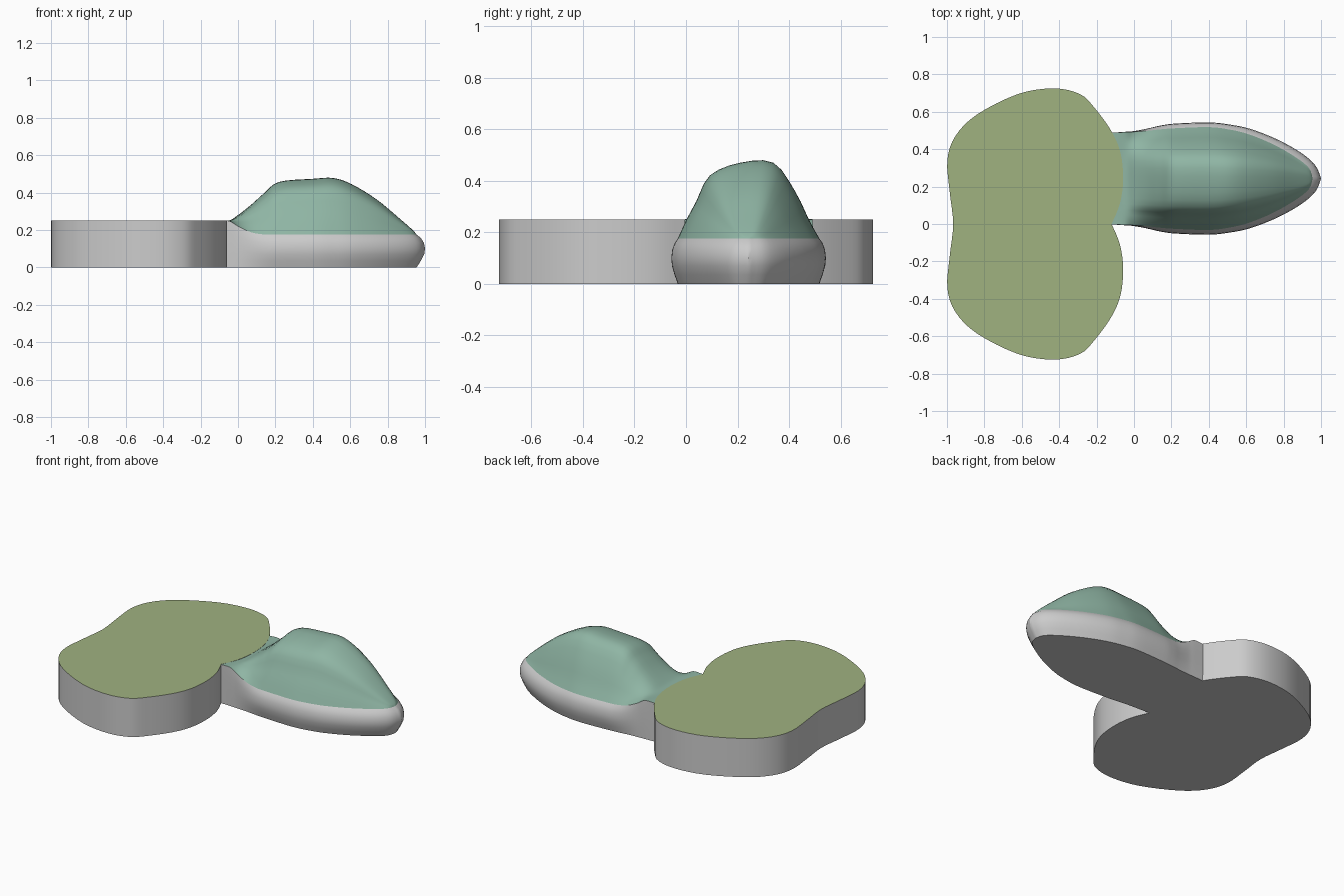
import bpy, bmesh
from math import radians

if "Cube" in bpy.data.objects:
    bpy.data.objects.remove(bpy.data.objects["Cube"])


def spline(pts, sub):
    """Catmull-Rom curve through points of any dimension."""
    p = [pts[0]] + list(pts) + [pts[-1]]
    out = []
    for a, b, c, d in zip(p, p[1:], p[2:], p[3:]):
        for k in range(sub):
            t = k / sub
            out.append(tuple(
                0.5 * (2 * q + (r - o) * t + (2 * o - 5 * q + 4 * r - s) * t * t
                       + (3 * q - o - 3 * r + s) * t ** 3)
                for o, q, r, s in zip(a, b, c, d)))
    out.append(tuple(pts[-1]))
    return out


def material(name, colour):
    m = bpy.data.materials.new(name)
    m.diffuse_color = (*colour, 1)
    m.use_nodes = True
    m.node_tree.nodes["Principled BSDF"].inputs["Base Color"].default_value = m.diffuse_color
    return m


def build(name, verts, faces, mat=None):
    me = bpy.data.meshes.new(name)
    me.from_pydata(verts, [], faces)
    bm = bmesh.new()
    bm.from_mesh(me)
    bmesh.ops.remove_doubles(bm, verts=bm.verts, dist=1e-5)
    bm.to_mesh(me)
    bm.free()
    ob = bpy.data.objects.new(name, me)
    bpy.context.collection.objects.link(ob)
    if mat:
        me.materials.append(mat)
    bpy.ops.object.select_all(action='DESELECT')
    ob.select_set(True)
    bpy.context.view_layer.objects.active = ob
    bpy.ops.object.shade_smooth_by_angle(angle=radians(35))
    return ob


def grid(rows, cols, wrap=False):
    return [(i * cols + j, i * cols + (j + 1) % cols,
             (i + 1) * cols + (j + 1) % cols, (i + 1) * cols + j)
            for i in range(rows - 1) for j in range(cols if wrap else cols - 1)]


green = material("grass_green", (0.35, 0.445, 0.216))
teal = material("roof_teal", (0.275, 0.462, 0.371))

# Bean-shaped block: half outline, mirrored across y = 0
half = [(-0.12, 0), (-0.075, 0.11), (-0.058, 0.24), (-0.072, 0.38), (-0.12, 0.495),
        (-0.21, 0.62), (-0.29, 0.695), (-0.43, 0.725), (-0.62, 0.695),
        (-0.84, 0.585), (-0.955, 0.47), (-0.998, 0.34), (-0.985, 0.17), (-0.967, 0)]
outline = spline(half + [(x, -y) for x, y in half[-2::-1]], 4)[:-1]
n = len(outline)
H = 0.25
build("block_walls", [(x, y, z) for z in (0, H) for x, y in outline],
      grid(2, n, True) + [tuple(range(n))[::-1]])
build("block_green_top", [(x, y, H) for x, y in outline], [tuple(range(n))], green)

# Stations of the boat-shaped wing: outer x, half width, rim x, half width, rim z, crest z
CY = 0.243
stations = spline([
    (-0.12, 0.245, -0.12, 0.245, 0.249, 0.249),
    (-0.05, 0.250, -0.05, 0.248, 0.249, 0.250),
    (0.00, 0.254, 0.00, 0.250, 0.220, 0.278),
    (0.07, 0.267, 0.07, 0.255, 0.188, 0.330),
    (0.14, 0.283, 0.14, 0.263, 0.176, 0.390),
    (0.22, 0.294, 0.22, 0.269, 0.175, 0.448),
    (0.40, 0.300, 0.40, 0.275, 0.175, 0.464),
    (0.51, 0.289, 0.51, 0.262, 0.175, 0.468),
    (0.62, 0.266, 0.61, 0.238, 0.175, 0.435),
    (0.76, 0.212, 0.74, 0.185, 0.175, 0.358),
    (0.89, 0.140, 0.86, 0.117, 0.175, 0.262),
    (0.97, 0.070, 0.935, 0.057, 0.175, 0.198),
    (1.00, 0.0, 0.955, 0.0, 0.175, 0.175)], 4)

# Wing walls: bulging sides between floor and rim
sides = [(s, -1) for s in stations] + [(s, 1) for s in stations[-2::-1]]
levels = [(0, 0), (0.2, 0.5), (0.4, 0.9), (0.57, 1), (0.75, 0.87), (0.9, 0.5), (1, 0)]
verts = [(s[2] + (s[0] - s[2]) * b, CY + d * (s[3] + (s[1] - s[3]) * b), f * s[4])
         for f, b in levels for s, d in sides]
m = len(sides)
build("wing_walls", verts, grid(len(levels), m) + [tuple(range(m))[::-1]])

# Wing roof: lopsided dome section swept along the stations
section = spline([(-1, 0), (-0.88, 0.25), (-0.74, 0.5), (-0.55, 0.84), (-0.12, 1),
                  (0.36, 1), (0.66, 0.63), (0.86, 0.24), (1, 0)], 3)
verts = [(s[2], CY + u * s[3], s[4] + v * (s[5] - s[4]))
         for s in stations for u, v in section]
build("wing_roof", verts,
      [f[::-1] for f in grid(len(stations), len(section))], teal)
